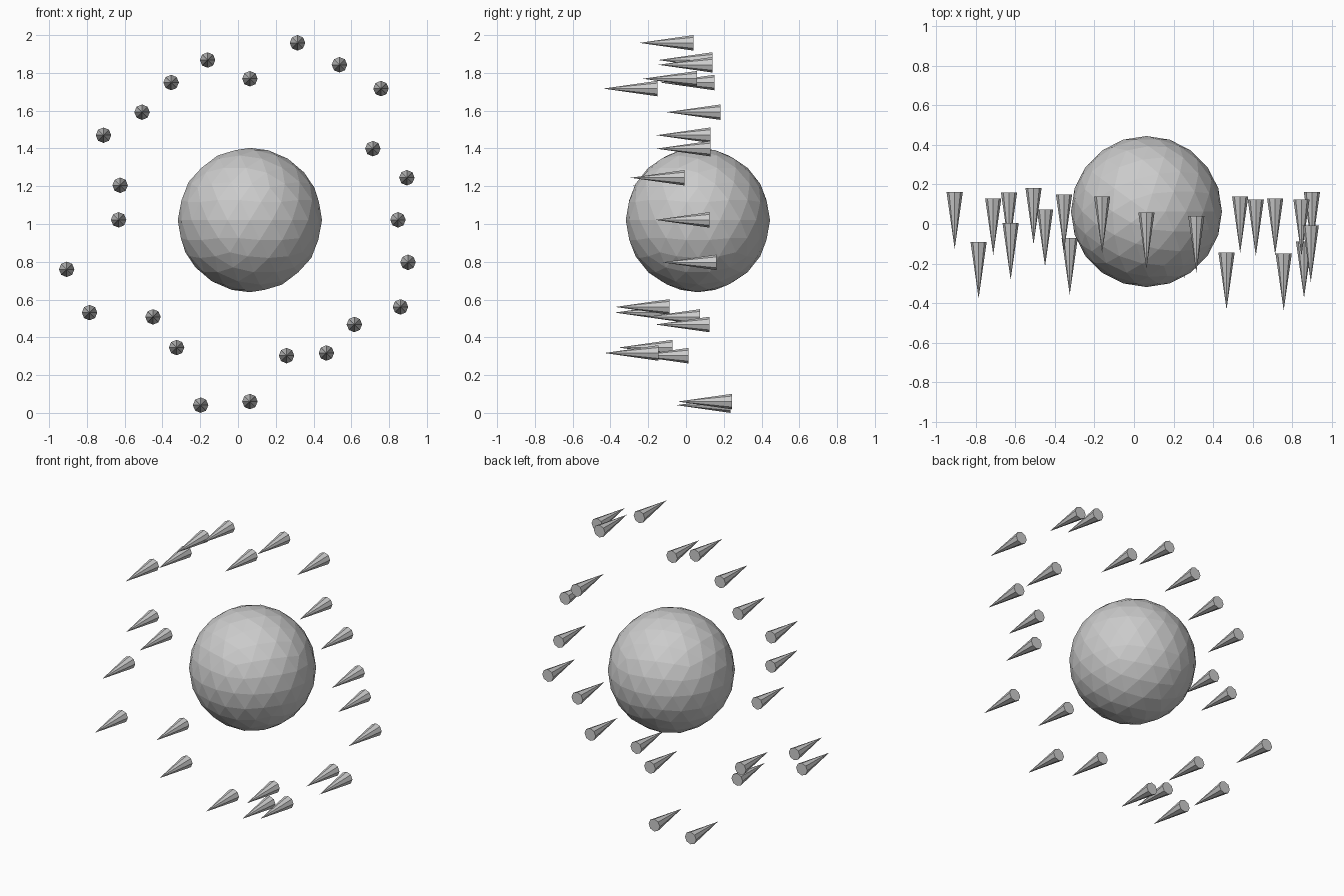
import bpy
import math

# Faceted central ball
bpy.ops.mesh.primitive_ico_sphere_add(subdivisions=3, radius=0.382,
                                      location=(0.063, 0.063, 1.021))
bpy.context.object.name = "ball"

# Ring of spikes, all pointing to the front: x, base y, z
LENGTH, RADIUS = 0.287, 0.041
SPIKES = [
    (0.315, 0.04, 1.959), (0.537, 0.14, 1.843), (0.757, -0.15, 1.717),
    (0.714, 0.13, 1.399), (0.894, -0.007, 1.245), (0.847, 0.125, 1.022),
    (0.90, 0.162, 0.797), (0.86, -0.088, 0.561), (0.616, 0.125, 0.468),
    (0.468, -0.145, 0.317), (0.257, 0.012, 0.303), (0.063, 0.243, 0.06),
    (-0.198, 0.235, 0.041), (-0.325, -0.071, 0.346), (-0.45, 0.073, 0.508),
    (-0.786, -0.09, 0.531), (-0.907, 0.161, 0.76), (-0.632, 0.16, 1.022),
    (-0.624, 0.005, 1.205), (-0.712, 0.13, 1.47), (-0.508, 0.183, 1.592),
    (-0.354, 0.15, 1.749), (-0.161, 0.139, 1.868), (0.063, 0.058, 1.769),
]
for i, (x, y, z) in enumerate(SPIKES, 1):
    bpy.ops.mesh.primitive_cone_add(vertices=8, radius1=RADIUS, radius2=0,
                                    depth=LENGTH,
                                    location=(x, y - LENGTH / 2, z),
                                    rotation=(math.pi / 2, 0, 0))
    bpy.context.object.name = f"spike_{i:02d}"
